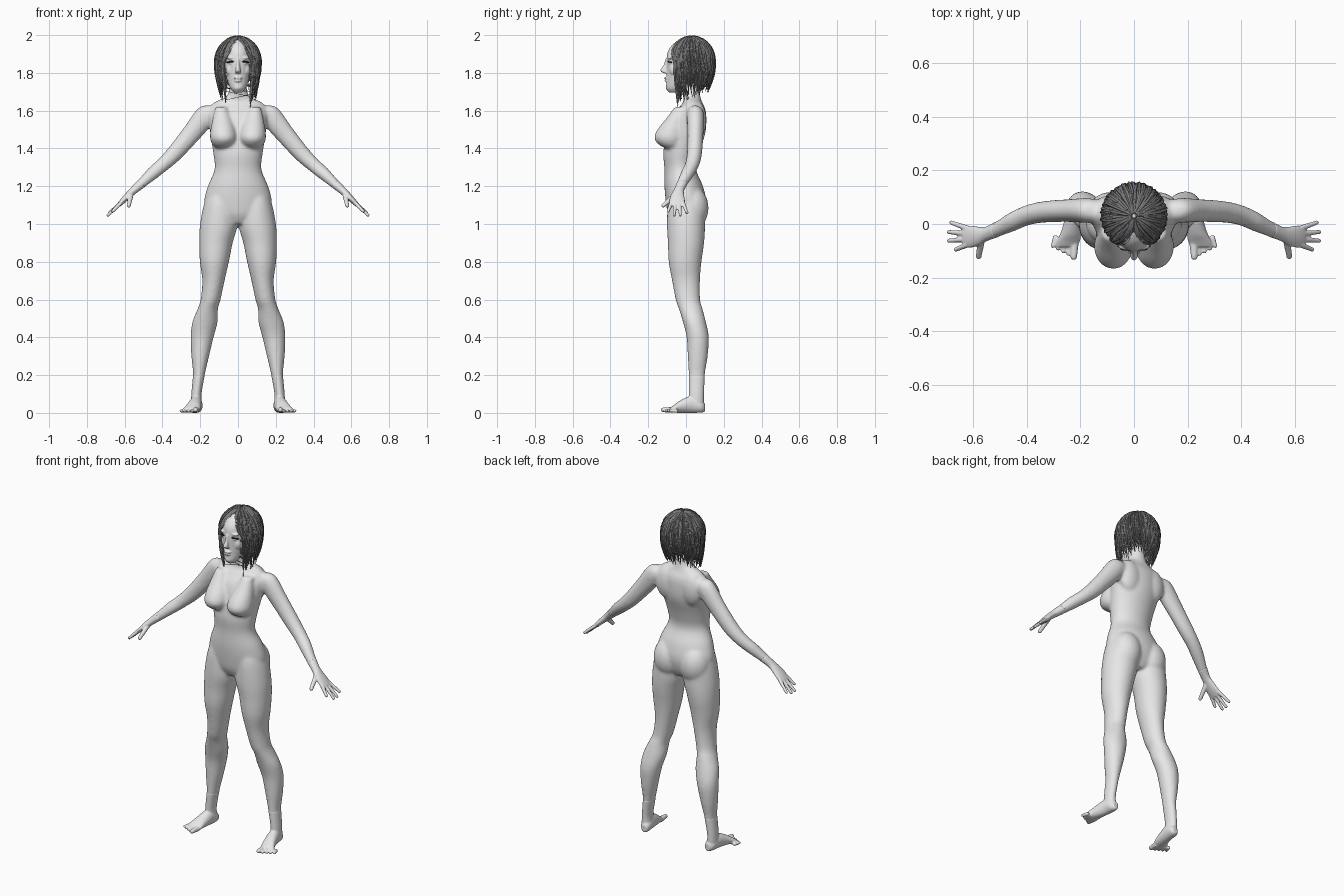
import bpy, bmesh, math, random
from mathutils import Vector, Matrix

random.seed(4)
cube = bpy.data.objects.get("Cube")
if cube:
    bpy.data.objects.remove(cube)

X, Y, Z = Vector((1, 0, 0)), Vector((0, 1, 0)), Vector((0, 0, 1))


def material(name, grey):
    mat = bpy.data.materials.new(name)
    mat.use_nodes = True
    colour = (grey, grey, grey, 1)
    mat.diffuse_color = colour
    mat.node_tree.nodes["Principled BSDF"].inputs["Base Color"].default_value = colour
    return mat


skin = material("pale grey skin", 0.8)
hair = material("dark grey hair", 0.19)
dark = material("black lashes", 0.02)


def spline(rows, steps=5):
    """Smoothly interpolate rows of numbers (Catmull-Rom)."""
    rows = [Vector(r) for r in rows]
    out = []
    for i in range(len(rows) - 1):
        b, c = rows[i], rows[i + 1]
        a, d = rows[max(i - 1, 0)], rows[min(i + 2, len(rows) - 1)]
        for k in range(steps):
            t = k / steps
            out.append(b + (c - a) * (t / 2) + (a * 2 - b * 5 + c * 4 - d) * (t * t / 2)
                       + (b * 3 - a - c * 3 + d) * (t ** 3 / 2))
    return out + [rows[-1]]


def loft(bm, rows, u, v, side=1, n=28):
    """Skin elliptical rings; each row is x, y, z, radius along u, radius along v."""
    rings = []
    for x, y, z, a, b in spline(rows):
        ring = []
        for k in range(n):
            w = math.tau * k / n
            p = Vector((x, y, z)) + u * a * math.cos(w) + v * b * math.sin(w)
            ring.append(bm.verts.new((p.x * side, p.y, p.z)))
        rings.append(ring)
    for r, s in zip(rings, rings[1:]):
        for k in range(n):
            bm.faces.new((r[k - 1], r[k], s[k], s[k - 1]))
    bm.faces.new(rings[0])
    bm.faces.new(rings[-1])


def ball(bm, centre, radii, side=1):
    c = Vector((centre[0] * side, centre[1], centre[2]))
    bmesh.ops.create_uvsphere(bm, u_segments=20, v_segments=14, radius=1,
                              matrix=Matrix.Translation(c) @ Matrix.Diagonal((*radii, 1)))


def digit(bm, start, end, radius, side):
    """Tapered finger or toe."""
    for k in range(10):
        r = radius * (1 - 0.025 * k)
        ball(bm, Vector(start).lerp(Vector(end), k / 9), (r, r, r), side)


def finish(bm, name, mat, voxel=0, smooth=0):
    bmesh.ops.recalc_face_normals(bm, faces=bm.faces)
    for f in bm.faces:
        f.smooth = True
    mesh = bpy.data.meshes.new(name)
    bm.to_mesh(mesh)
    bm.free()
    mesh.materials.append(mat)
    obj = bpy.data.objects.new(name, mesh)
    bpy.context.collection.objects.link(obj)
    if voxel:
        remesh = obj.modifiers.new("blend", "REMESH")
        remesh.mode = "VOXEL"
        remesh.voxel_size = voxel
        remesh.use_smooth_shade = True
        relax = obj.modifiers.new("relax", "SMOOTH")
        relax.factor = 0.5
        relax.iterations = smooth


# Torso and neck: y, z, half width, half depth
torso = [(0, 1.0, .06, .07), (0, 1.05, .15, .095), (0, 1.12, .178, .107),
         (-.012, 1.2, .16, .102), (-.03, 1.29, .124, .084), (-.025, 1.38, .132, .095),
         (0, 1.48, .147, .102), (.015, 1.56, .156, .093), (.03, 1.61, .152, .072),
         (.035, 1.645, .125, .05), (.03, 1.675, .062, .046), (.022, 1.72, .047, .046),
         (.01, 1.8, .044, .045)]
# Leg, arm and breast: x, y, z and two radii
leg = [(.088, -.005, 1.21, .045, .065), (.098, 0, 1.12, .078, .095), (.102, 0, 1.0, .099, .101),
       (.117, 0, .9, .089, .096), (.125, -.005, .8, .077, .087), (.13, 0, .7, .059, .074),
       (.145, .01, .6, .053, .065), (.16, .025, .55, .054, .063), (.175, .045, .48, .067, .061),
       (.19, .062, .4, .061, .059), (.2, .062, .3, .047, .053), (.207, .057, .2, .031, .043),
       (.22, .055, .1, .027, .04), (.219, .055, .04, .03, .04)]
arm = [(.12, .045, 1.6, .035, .042), (.168, .05, 1.575, .046, .058), (.25, .05, 1.475, .042, .051),
       (.335, .045, 1.375, .04, .044), (.395, .033, 1.317, .038, .038),
       (.45, .01, 1.27, .037, .035), (.51, -.02, 1.215, .03, .026),
       (.55, -.037, 1.18, .027, .021)]
breast = [(.09, -.03, 1.62, .03, .03), (.084, -.052, 1.56, .05, .052), (.079, -.075, 1.5, .066, .076),
          (.077, -.085, 1.455, .071, .083), (.077, -.08, 1.42, .058, .064),
          (.077, -.07, 1.4, .035, .035)]
slant = Vector((.73, 0, .68))

body = bmesh.new()
loft(body, [(0, *row) for row in torso], X, Y, n=40)
for side in (1, -1):
    loft(body, leg[:-1], X, Y, side)
    loft(body, arm, Y, slant, side)
    loft(body, breast, X, Y, side)
    ball(body, (.087, .032, 1.085), (.09, .088, .115), side)      # buttock
    ball(body, (.145, -.022, .61), (.032, .034, .05), side)       # kneecap
    ball(body, (.08, .06, 1.55), (.075, .048, .1), side)          # shoulder blade
finish(body, "body", skin, .008, 10)

# Hands, with the wrists
palm = arm[-2:] + [(.578, -.045, 1.154, .035, .018), (.61, -.047, 1.122, .042, .015),
                   (.632, -.047, 1.1, .037, .011)]
finger_tips = [(.663, -.095, 1.068), (.688, -.062, 1.047), (.688, -.03, 1.047), (.68, .005, 1.06)]
hands = bmesh.new()
for side in (1, -1):
    loft(hands, palm, Y, slant, side)
    for i, tip in enumerate(finger_tips):
        digit(hands, (.622, -.078 + .021 * i, 1.11), tip, .011, side)
    digit(hands, (.567, -.055, 1.155), (.578, -.12, 1.098), .0145, side)
finish(hands, "hands", skin, .004, 4)

# Feet, with the ankles
sole = [(.213, .1, .028, .016, .022), (.217, .08, .034, .029, .033), (.222, .03, .045, .033, .045),
        (.234, -.03, .033, .038, .033), (.245, -.065, .021, .044, .02), (.252, -.085, .014, .04, .013)]
feet = bmesh.new()
for side in (1, -1):
    loft(feet, sole, X, Z, side)
    loft(feet, leg[-3:], X, Y, side)
    for i in range(5):
        r = .0105 if i else .016
        digit(feet, (.222 + .0175 * i, -.075 + .006 * i, r),
              (.224 + .0195 * i, -.122 + .01 * i, r), r, side)
finish(feet, "feet", skin, .004, 6)

# Head: y, z, half width, half depth
skull = [(-.06, 1.695, .02, .028), (-.055, 1.718, .04, .05), (-.03, 1.76, .058, .073),
         (-.012, 1.8, .068, .091), (-.003, 1.86, .074, .1), (0, 1.91, .071, .097),
         (.005, 1.95, .056, .076), (.01, 1.975, .03, .045)]
head = bmesh.new()
loft(head, [(0, *row) for row in skull], X, Y, n=36)
loft(head, [(0, -.098, 1.875, .008, .01), (0, -.106, 1.84, .009, .014),
            (0, -.115, 1.812, .014, .022), (0, -.104, 1.798, .015, .014)], X, Y)   # nose
ball(head, (0, -.102, 1.772), (.024, .014, .007))     # upper lip
ball(head, (0, -.1, 1.758), (.02, .014, .008))        # lower lip
ball(head, (0, -.09, 1.722), (.022, .018, .016))      # chin
for side in (1, -1):
    ball(head, (.038, -.062, 1.815), (.026, .026, .035), side)   # cheek
    ball(head, (.03, -.08, 1.88), (.03, .018, .01), side)        # brow ridge
    ball(head, (.032, -.083, 1.853), (.015, .013, .009), side)   # eyeball
finish(head, "head", skin, .004, 6)

# Dark lash line over each eye
lashes = bmesh.new()
for side in (1, -1):
    ball(lashes, (.031, -.093, 1.86), (.019, .006, .0045), side)
    ball(lashes, (.05, -.081, 1.856), (.012, .008, .0035), side)
finish(lashes, "lashes", dark)


# Hair: every lock runs from the crown, parts around the face and hangs down
def lock_point(azimuth, t, end, scale):
    a = abs(azimuth)
    opened = max(a, math.radians(42))
    a += (opened - a) * min(1, t / .55) ** 2.2
    if t < .55:
        phi = t / .55 * math.pi / 2
        r, z = math.sin(phi), 1.86 + .132 * scale * math.cos(phi)
    else:
        f = (t - .55) / .45
        r, z = 1 - (.14 + .05 * a) * f * f, 1.86 + (end - 1.86) * f
    a = math.copysign(a, azimuth)
    return Vector((.12 * scale * r * math.sin(a), .03 - .122 * scale * r * math.cos(a), z))


def lock_end(azimuth):
    return 1.645 + .085 * min(1, abs(azimuth) / 2.4)


# Cap under the locks, open at the face
cap = bmesh.new()
for side in (1, -1):
    columns = []
    for i in range(25):
        azimuth = side * (.001 + (math.pi - .001) * i / 24)
        columns.append([cap.verts.new(lock_point(azimuth, .02 + .98 * j / 16, lock_end(azimuth) + .05, .94))
                        for j in range(17)])
    for p, q in zip(columns, columns[1:]):
        for j in range(16):
            cap.faces.new((p[j], q[j], q[j + 1], p[j + 1]))
bmesh.ops.remove_doubles(cap, verts=cap.verts, dist=.0005)
finish(cap, "hair_cap", hair)

locks = bpy.data.curves.new("hair_locks", "CURVE")
locks.dimensions = "3D"
locks.bevel_depth = .0055
locks.bevel_resolution = 0
for i in range(400):
    azimuth = random.uniform(-math.pi, math.pi)
    end = lock_end(azimuth) + random.uniform(-.035, .06)
    scale, wave = random.uniform(.93, 1.01), random.uniform(0, math.tau)
    first = random.choice((.03, .1, .25))
    strand = locks.splines.new("POLY")
    strand.points.add(13)
    for j, point in enumerate(strand.points):
        t = first + (1 - first) * j / 13
        sway = math.sin(wave + 6 * t)
        p = lock_point(azimuth + .14 * t * sway, t, end, scale + .03 * t * sway)
        point.co = (*p, 1)
        point.radius = 1 if j < 10 else 1 - .2 * (j - 9)
locks.materials.append(hair)
bpy.context.collection.objects.link(bpy.data.objects.new("hair_locks", locks))
